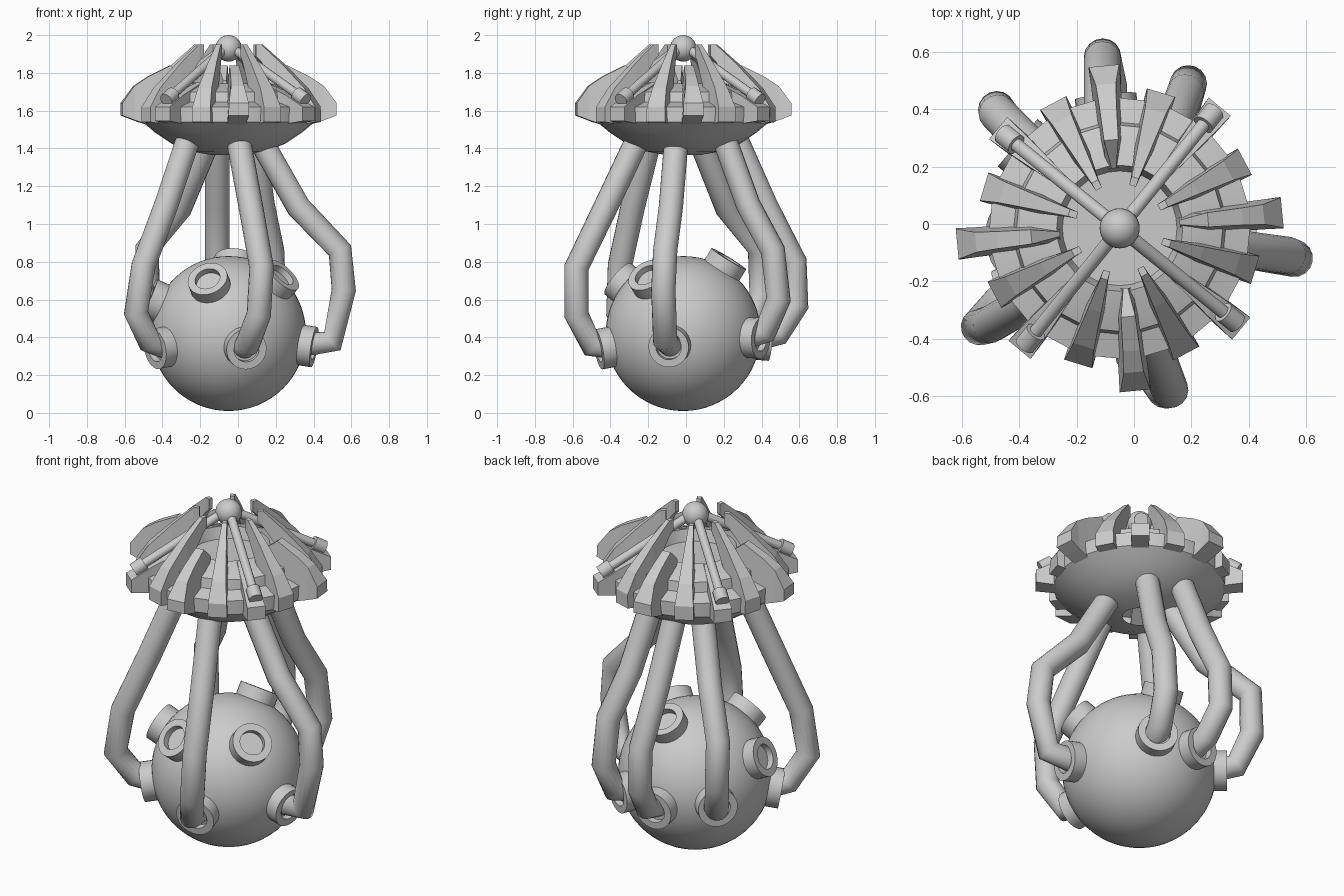
import bpy, bmesh, math
from mathutils import Vector, Matrix

if "Cube" in bpy.data.objects:
    bpy.data.objects.remove(bpy.data.objects["Cube"])

CX, CY = -0.05, -0.015          # common vertical axis
BALL = Vector((CX, CY, 0.42))   # centre of the big sphere


def finish(name, bm, matrix=None, smooth=None):
    bmesh.ops.recalc_face_normals(bm, faces=bm.faces)
    me = bpy.data.meshes.new(name)
    bm.to_mesh(me)
    bm.free()
    ob = bpy.data.objects.new(name, me)
    bpy.context.collection.objects.link(ob)
    if matrix:
        ob.matrix_world = matrix
    if smooth:
        bpy.ops.object.select_all(action='DESELECT')
        ob.select_set(True)
        bpy.context.view_layer.objects.active = ob
        bpy.ops.object.shade_smooth_by_angle(angle=math.radians(smooth))
    return ob


def lathe(name, profile, sides, matrix, smooth=None):
    bm = bmesh.new()
    vs = [bm.verts.new((r, 0, z)) for r, z in profile]
    es = [bm.edges.new(p) for p in zip(vs, vs[1:])]
    bmesh.ops.spin(bm, geom=vs + es, axis=(0, 0, 1), cent=(0, 0, 0),
                   angle=math.tau, steps=sides)
    bmesh.ops.remove_doubles(bm, verts=bm.verts, dist=1e-4)
    return finish(name, bm, matrix, smooth)


def sphere(name, centre, radius, u, v):
    bm = bmesh.new()
    bmesh.ops.create_uvsphere(bm, u_segments=u, v_segments=v, radius=radius)
    return finish(name, bm, Matrix.Translation(centre), 40)


def loft_fin(name, stations, degrees):
    """Radial fin; each station is r, z low, z high, half width low, half width high."""
    bm = bmesh.new()
    rings = [[bm.verts.new(c) for c in ((r, -wl, lo), (r, wl, lo), (r, wh, hi), (r, -wh, hi))]
             for r, lo, hi, wl, wh in stations]
    for a, b in zip(rings, rings[1:]):
        for i in range(4):
            j = (i + 1) % 4
            bm.faces.new((a[i], a[j], b[j], b[i]))
    bm.faces.new(rings[0])
    bm.faces.new(rings[-1])
    m = Matrix.Translation((CX, CY, 0)) @ Matrix.Rotation(math.radians(degrees), 4, 'Z')
    return finish(name, bm, m)


def rod(name, a, b, radius, sides=14):
    a, b = Vector(a), Vector(b)
    d = b - a
    bm = bmesh.new()
    bmesh.ops.create_cone(bm, cap_ends=True, segments=sides, radius1=radius,
                          radius2=radius, depth=d.length)
    m = Matrix.Translation((a + b) / 2) @ d.to_track_quat('Z', 'Y').to_matrix().to_4x4()
    return finish(name, bm, m, 40)


def tube(name, points, radius):
    cu = bpy.data.curves.new(name, 'CURVE')
    cu.dimensions = '3D'
    cu.bevel_depth = radius
    cu.bevel_resolution = 6
    cu.use_fill_caps = True
    sp = cu.splines.new('POLY')
    sp.points.add(len(points) - 1)
    for p, c in zip(sp.points, points):
        p.co = (*c, 1)
    ob = bpy.data.objects.new(name, cu)
    bpy.context.collection.objects.link(ob)
    return ob


def socket(name, direction):
    q = Vector(direction).to_track_quat('Z', 'Y').to_matrix().to_4x4()
    lathe(name, [(0, 0.43), (0.068, 0.43), (0.068, 0.465), (0.108, 0.465), (0.108, 0.37)],
          28, Matrix.Translation(BALL) @ q, 40)


# Large sphere body and empty sockets
sphere("body_sphere", BALL, 0.41, 48, 32)
for i, d in enumerate([(-0.10, -0.31, 0.26), (0.27, -0.18, 0.29),
                       (0.03, 0.22, 0.36), (-0.38, -0.04, 0.17)]):
    socket(f"open_socket_{i}", d)

# Bent tubes from the canopy down to their sockets
tubes = [
    [(0.11, -0.05, 1.46), (0.32, -0.08, 1.09), (0.54, -0.11, 0.86), (0.56, -0.12, 0.65),
     (0.50, -0.11, 0.38), (0.33, -0.08, 0.36)],
    [(0.00, -0.25, 1.46), (0.07, -0.43, 1.08), (0.125, -0.58, 0.77), (0.11, -0.58, 0.52),
     (0.05, -0.50, 0.36), (0.03, -0.39, 0.35)],
    [(-0.26, -0.19, 1.46), (-0.38, -0.28, 1.10), (-0.50, -0.35, 0.78), (-0.54, -0.36, 0.53),
     (-0.47, -0.28, 0.38), (-0.38, -0.22, 0.35)],
    [(-0.11, 0.26, 1.46), (-0.11, 0.42, 1.10), (-0.11, 0.575, 0.80), (-0.11, 0.585, 0.57),
     (-0.09, 0.49, 0.42), (-0.09, 0.36, 0.39)],
    [(0.08, 0.20, 1.46), (0.13, 0.33, 1.10), (0.18, 0.46, 0.86), (0.19, 0.49, 0.60),
     (0.17, 0.42, 0.43), (0.12, 0.31, 0.40)],
    [(-0.15, 0.07, 1.46), (-0.31, 0.22, 1.08), (-0.48, 0.39, 0.87), (-0.48, 0.40, 0.62),
     (-0.43, 0.33, 0.44), (-0.33, 0.22, 0.42)],
]
for i, pts in enumerate(tubes):
    tube(f"tube_{i}", pts, 0.065)
    socket(f"tube_socket_{i}", Vector(pts[-1]) - BALL)

# Canopy: bowl underside with a hole, stepped roof and recessed top disc
lathe("canopy", [(0.09, 1.365), (0.20, 1.385), (0.30, 1.425), (0.39, 1.485), (0.455, 1.54),
                 (0.455, 1.62), (0.37, 1.645), (0.36, 1.70), (0.28, 1.73), (0.22, 1.745),
                 (0.20, 1.68), (0, 1.68)], 32, Matrix.Translation((CX, CY, 0)), 20)

# Radial fins, sixteen in a repeating group of four
big = [(0.21, 1.66, 1.76, 0.03, 0.008), (0.31, 1.58, 1.84, 0.045, 0.025),
       (0.43, 1.525, 1.78, 0.05, 0.03), (0.505, 1.55, 1.73, 0.052, 0.035),
       (0.57, 1.575, 1.64, 0.055, 0.053)]
small = [(0.155, 1.89, 1.95, 0.012, 0.012), (0.185, 1.86, 1.95, 0.015, 0.013),
         (0.30, 1.70, 1.85, 0.035, 0.024), (0.43, 1.53, 1.72, 0.05, 0.038),
         (0.495, 1.54, 1.62, 0.052, 0.05)]
block = [(0.24, 1.62, 1.75, 0.03, 0.02), (0.43, 1.53, 1.68, 0.045, 0.04),
         (0.55, 1.545, 1.62, 0.05, 0.05)]
for k in range(4):
    a = 5.5 + 90 * k
    loft_fin(f"large_fin_{k}", big, a)
    loft_fin(f"slim_fin_left_{k}", small, a + 22.5)
    loft_fin(f"slim_fin_right_{k}", small, a + 67.5)
    loft_fin(f"corner_fin_{k}", block, a + 45)
    # Spoke rod with a thicker end cap over each corner fin
    t = math.radians(a + 45.5)

    def at(r, z):
        return (CX + r * math.cos(t), CY + r * math.sin(t), z)
    rod(f"spoke_{k}", at(0.02, 1.935), at(0.48, 1.68), 0.024)
    rod(f"spoke_cap_{k}", at(0.465, 1.69), at(0.525, 1.655), 0.038)

# Finial ball
sphere("top_ball", (CX, CY, 1.93), 0.07, 28, 16)
